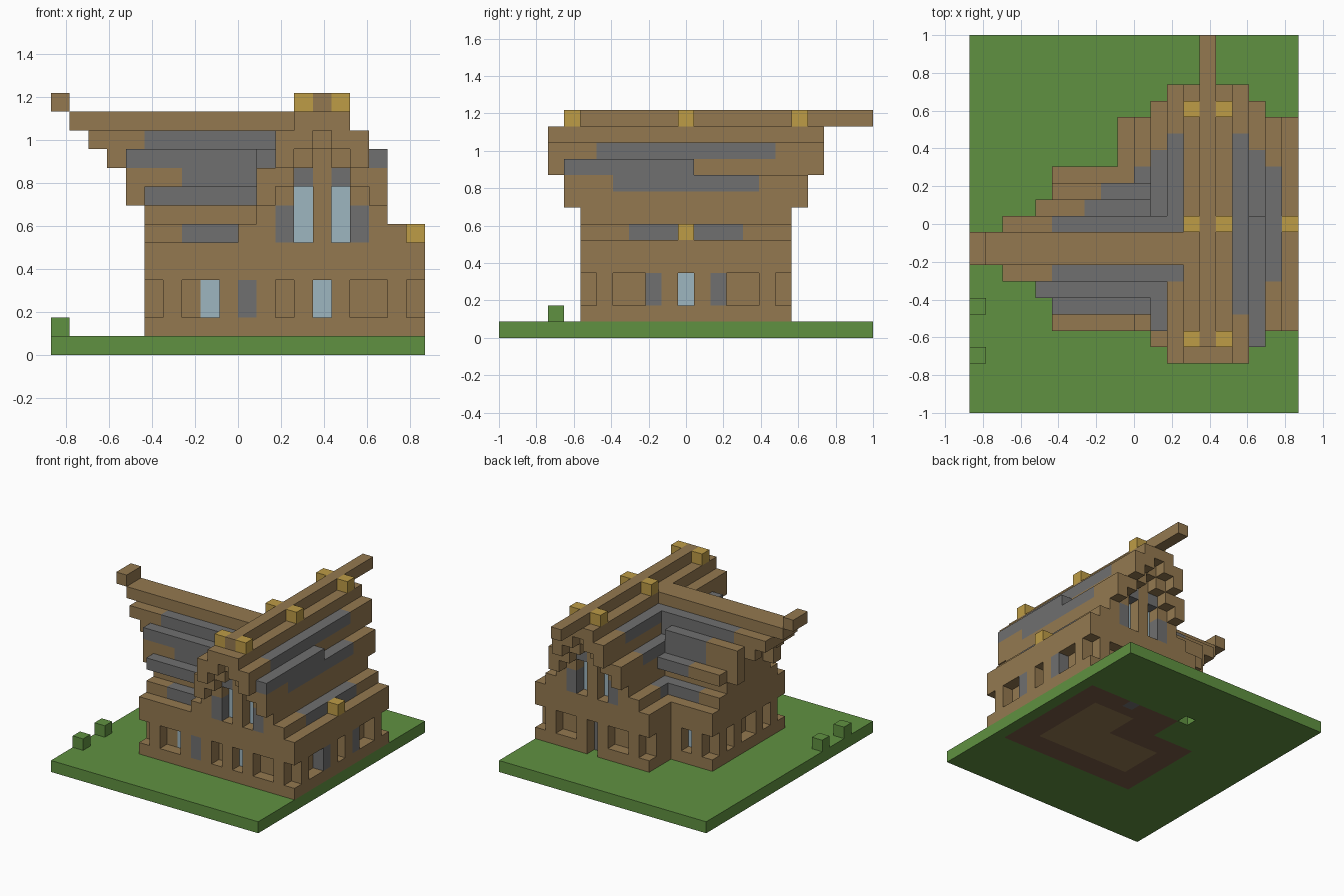
import bpy, bmesh
from mathutils import Vector

cube = bpy.data.objects.get("Cube")
if cube:
    bpy.data.objects.remove(cube)

UNIT = 2 / 23
ORIGIN = Vector((-10, -11.5, 0))


def linear(c):
    c /= 255
    return c / 12.92 if c <= 0.04045 else ((c + 0.055) / 1.055) ** 2.4


def make_material(name, rgb):
    m = bpy.data.materials.new(name)
    col = [linear(c) for c in rgb] + [1]
    m.use_nodes = True
    m.diffuse_color = col
    m.node_tree.nodes["Principled BSDF"].inputs["Base Color"].default_value = col
    return m


MATS = {
    "wood": make_material("wood brown", (148, 121, 80)),
    "earth": make_material("dark earth", (121, 90, 70)),
    "stone": make_material("stone grey", (112, 112, 112)),
    "glass": make_material("pale glass", (157, 182, 192)),
    "gold": make_material("straw gold", (190, 156, 70)),
    "grass": make_material("grass green", (96, 145, 65)),
}
cells = {}  # block position -> (part, colour)


def span(v):
    return range(v, v + 1) if isinstance(v, int) else range(v[0], v[1] + 1)


def fill(part, colour, x, y, z):
    """Fill an inclusive range of blocks."""
    for i in span(x):
        for j in span(y):
            for k in span(z):
                cells[i, j, k] = (part, colour)


def paint(colour, x, y, z):
    """Recolour the blocks that exist in a range."""
    for i in span(x):
        for j in span(y):
            for k in span(z):
                if (i, j, k) in cells:
                    cells[i, j, k] = (cells[i, j, k][0], colour)


def carve(x, y, z):
    for i in span(x):
        for j in span(y):
            for k in span(z):
                cells.pop((i, j, k), None)


# Ground slab, foundation and shrubs
fill("ground", "grass", (0, 19), (0, 22), 0)
paint("earth", (10, 18), (6, 16), 0)
paint("earth", (6, 9), (6, 13), 0)
paint("wood", (13, 16), (8, 14), 0)
paint("wood", (8, 12), (8, 11), 0)
paint("stone", 14, 16, 0)
carve(9, 17, 0)
for j in (3, 6):
    fill("shrubs", "grass", 0, j, 1)

# Ground floor of the main hall and wing
fill("ground_floor", "wood", (9, 19), (5, 17), (1, 5))
fill("ground_floor", "wood", (5, 8), (5, 14), (1, 5))

# Wing roof, running sideways, with its stepped gable overhang
for z, y in ((6, (6, 13)), (7, (7, 12)), (8, (6, 13)), ((9, 10), (7, 12)), (11, (8, 11))):
    fill("wing_roof", "wood", (5, 12), y, z)
fill("wing_ridge", "wood", (1, 12), (9, 10), 12)
fill("wing_ridge", "wood", 0, (9, 10), 13)
fill("wing_roof", "wood", (2, 4), (8, 11), 11)
for j in (8, 11):
    fill("wing_roof", "wood", (3, 4), j, 10)
    paint("stone", (5, 12), j, 11)
for j in (7, 12):
    fill("wing_roof", "wood", 4, j, (8, 10))
    paint("stone", (7, 10), j, 9)
paint("stone", (4, 11), 7, 10)
paint("stone", (7, 11), 12, 10)
paint("stone", (5, 10), 6, 8)
paint("stone", (8, 10), 13, 8)
for j in (6, 13):
    paint("stone", (7, 9), j, 6)

# Main roof, running front to back
for z, x in ((6, (10, 18)), ((7, 10), (11, 17)), (11, (12, 16)), (12, (13, 15))):
    fill("main_roof", "wood", x, (5, 17), z)
for near, far, door_side in ((4, 3, True), (18, 19, False)):
    # Stepped gable overhangs at both ends
    for j in (near, far):
        fill("main_roof", "wood", (13, 15), j, 12)
        for x in ((12, 13), (15, 16)):
            fill("main_roof", "wood", x, j, 11)
    fill("main_roof", "wood", 14, near, 11)
    for s in (-1, 1):
        outer, inner = 14 + 3 * s, 14 + 2 * s
        fill("main_roof", "wood", outer, near, (8, 9))
        fill("main_roof", "wood", inner, near, (9, 10))
        fill("main_roof", "wood", inner, far, 10)
        fill("main_roof", "wood", 14 + s, near, 10)
fill("main_roof", "stone", 17, 4, 10)
for i in (11, 17):
    carve(i, (12, 18), 10)
    paint("stone", i, (5, 11), 10)
    paint("stone", i, (7, 15), 9)
paint("stone", 16, (6, 16), 11)
paint("stone", 12, (8, 16), 11)
paint("stone", 18, (8, 14), 6)
paint("stone", 10, (6, 14), 6)

# Ridge beam and golden ornaments
fill("ridge_beam", "wood", 14, (4, 22), 13)
for j in (4, 11, 18):
    for i in (13, 15):
        fill("ornaments", "gold", i, j, 13)
fill("ornaments", "gold", 19, 11, 6)

# Upper gable windows and shutters, front and back
for wall, behind in ((5, 6), (17, 16)):
    for s in (-1, 1):
        carve(14 + s, wall, (6, 8))
        fill("windows", "glass", 14 + s, behind, (6, 8))
        paint("stone", 14 + s, wall, 9)
        paint("stone", 14 + 2 * s, wall, (6, 7))

# Ground floor openings
ROW = (2, 3)
for x, y in ((5, 5), (19, 5), (19, 17), (9, 17), (5, 14)):
    carve(x, y, ROW)
for x in ((7, 8), 12, 14, (16, 17)):
    carve(x, 5, ROW)
for i in (8, 14):
    fill("windows", "glass", i, 6, ROW)
paint("stone", 10, 5, ROW)
for x in ((11, 12), (16, 17)):
    carve(x, 17, ROW)
for y in ((7, 8), 11, (14, 15)):
    carve(19, y, ROW)
fill("windows", "glass", 18, 11, ROW)
for j in (9, 13):
    paint("stone", 19, j, ROW)
for y in (7, (9, 10), 12):
    carve(5, y, ROW)
carve(7, 14, ROW)
fill("windows", "glass", 7, 13, ROW)

# Back door
carve(14, 17, (1, 3))
fill("back_door", "stone", 14, 16, (1, 3))

# Build one object per part from the outer faces of its blocks
AXES = [Vector(a) * s for a in ((1, 0, 0), (0, 1, 0), (0, 0, 1)) for s in (1, -1)]


def build(part):
    mesh = bpy.data.meshes.new(part)
    colours = sorted({c for p, c in cells.values() if p == part})
    for c in colours:
        mesh.materials.append(MATS[c])
    bm = bmesh.new()
    for pos, (p, colour) in cells.items():
        if p != part:
            continue
        centre = Vector(pos) + Vector((0.5, 0.5, 0.5))
        for n in AXES:
            if tuple(int(a + b) for a, b in zip(pos, n)) in cells:
                continue
            u = Vector((n.y, n.z, n.x))
            v = n.cross(u)
            ring = (u + v, v - u, -u - v, u - v)
            verts = [bm.verts.new((centre + (n + r) / 2 + ORIGIN) * UNIT) for r in ring]
            bm.faces.new(verts).material_index = colours.index(colour)
    bmesh.ops.remove_doubles(bm, verts=bm.verts[:], dist=0.001)
    bm.to_mesh(mesh)
    bm.free()
    bpy.context.scene.collection.objects.link(bpy.data.objects.new(part, mesh))


for part in sorted({p for p, c in cells.values()}):
    build(part)
